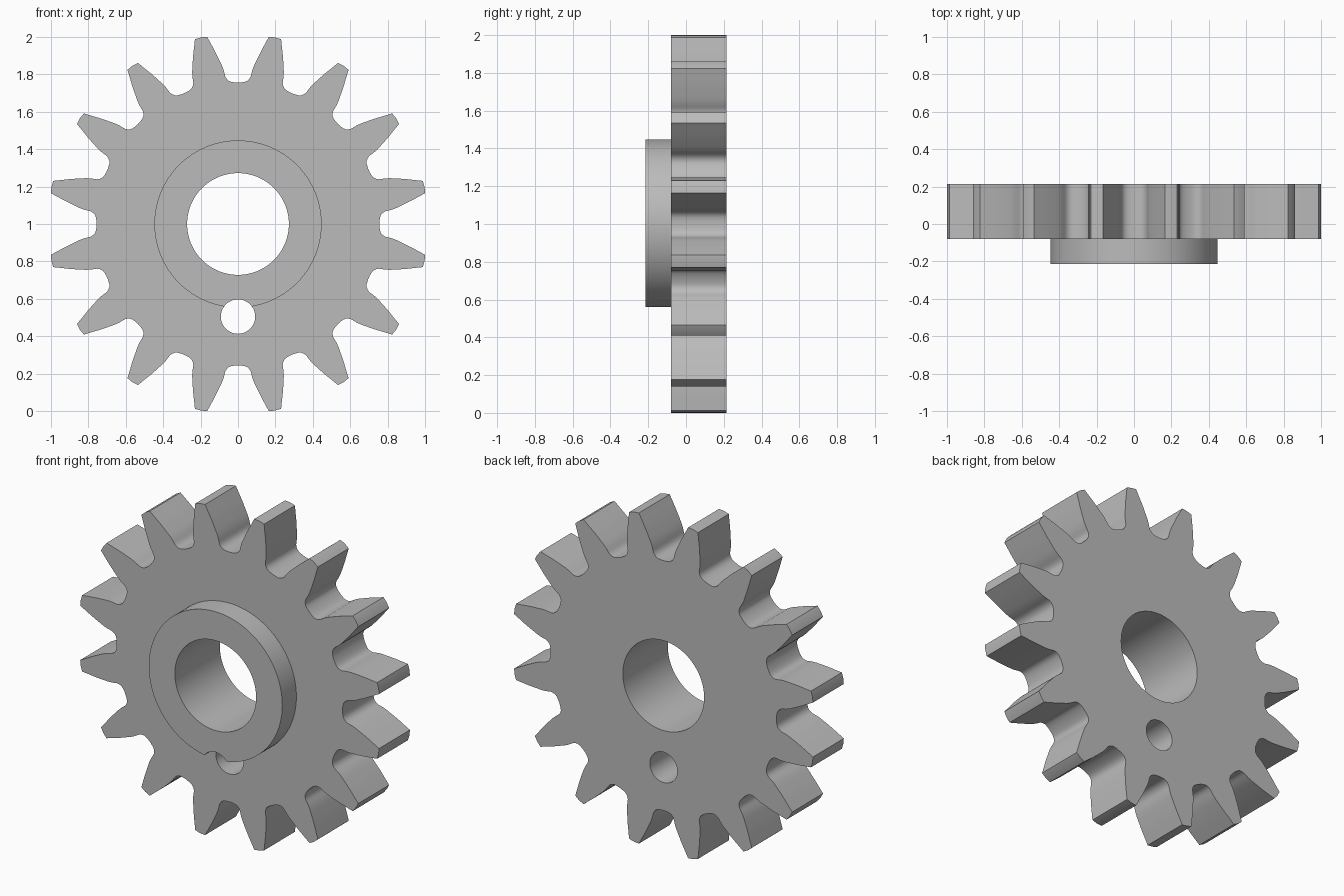
import bpy
import bmesh
from math import sin, cos, pi, radians

cube = bpy.data.objects.get("Cube")
if cube:
    bpy.data.objects.remove(cube, do_unlink=True)

TEETH = 16
CENTRE_Z = 1.0
FRONT, FACE, BACK = -0.215, -0.08, 0.215

steel = bpy.data.materials.new("grey steel")
steel.use_nodes = True
grey = (0.5, 0.5, 0.5, 1)
steel.diffuse_color = grey
steel.node_tree.nodes["Principled BSDF"].inputs["Base Color"].default_value = grey


def prism(name, outline, y0, y1):
    """Extrude an (x, z) outline from y0 to y1."""
    bm = bmesh.new()
    face = bm.faces.new([bm.verts.new((x, y0, z)) for x, z in outline])
    new = bmesh.ops.extrude_face_region(bm, geom=[face])["geom"]
    verts = [v for v in new if isinstance(v, bmesh.types.BMVert)]
    bmesh.ops.translate(bm, verts=verts, vec=(0, y1 - y0, 0))
    bmesh.ops.recalc_face_normals(bm, faces=bm.faces)
    mesh = bpy.data.meshes.new(name)
    bm.to_mesh(mesh)
    bm.free()
    mesh.materials.append(steel)
    obj = bpy.data.objects.new(name, mesh)
    bpy.context.collection.objects.link(obj)
    return obj


def circle(radius, z, sides):
    return [(radius * cos(2 * pi * i / sides), z + radius * sin(2 * pi * i / sides))
            for i in range(sides)]


# Half of one tooth space: (degrees from the middle of the space, radius)
half = [(1.3, .757), (2.6, .76), (3.6, .766), (4.4, .777), (4.9, .79), (5.1, .806),
        (5.3, .825), (5.75, .85), (6.35, .875), (7.0, .905), (7.7, .937),
        (8.5, .972), (9.35, 1.014), (11.25, 1.017)]
space = [(-a, r) for a, r in reversed(half[:-1])] + [(0, .756)] + half
gear_outline = []
for tooth in range(TEETH):
    for a, r in space:
        t = radians(a) + 2 * pi * tooth / TEETH
        gear_outline.append((r * sin(t), CENTRE_Z + r * cos(t)))

# Toothed body with its raised hub, bored through
gear = prism("gear", gear_outline, FACE, BACK)
hub = prism("hub", circle(.447, CENTRE_Z, 96), FRONT, 0)
bore = prism("bore_cutter", circle(.272, CENTRE_Z, 96), -0.5, 0.5)
pin_hole = prism("pin_hole_cutter", circle(.092, .505, 48), -0.5, 0.5)

bpy.ops.object.select_all(action="DESELECT")
gear.select_set(True)
bpy.context.view_layer.objects.active = gear
for tool, operation in ((hub, "UNION"), (bore, "DIFFERENCE"), (pin_hole, "DIFFERENCE")):
    mod = gear.modifiers.new(tool.name, "BOOLEAN")
    mod.object = tool
    mod.operation = operation
    mod.solver = "EXACT"
    bpy.ops.object.modifier_apply(modifier=mod.name)
    bpy.data.objects.remove(tool, do_unlink=True)

bpy.ops.object.shade_smooth_by_angle(angle=radians(32))
